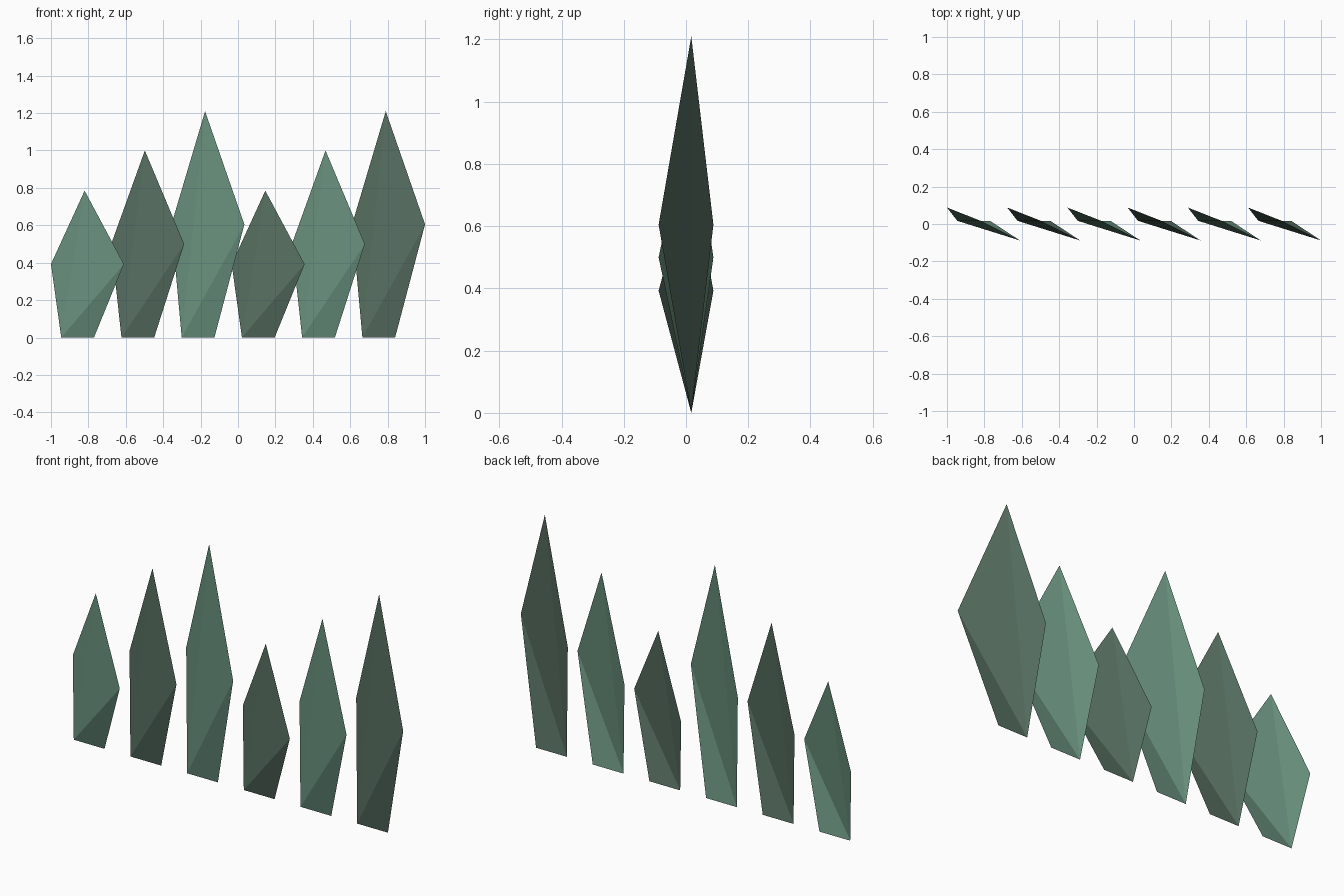
import bpy, bmesh

if "Cube" in bpy.data.objects:
    bpy.data.objects.remove(bpy.data.objects["Cube"])

def material(name, color):
    m = bpy.data.materials.new(name)
    m.diffuse_color = color
    m.use_nodes = True
    m.node_tree.nodes["Principled BSDF"].inputs["Base Color"].default_value = m.diffuse_color
    return m

light = material("light_leaf", (0.14, 0.28, 0.205, 1))
dark = material("dark_leaf", (0.095, 0.16, 0.12, 1))

WIDTH, STEP = 0.39, 0.322
HEIGHTS = (0.785, 1.0, 1.21)

def blade(name, x, h, mat):
    # twisted five-point leaf outline, fanned from its lower left corner
    outline = [(0.055, 0.017, 0), (0.23, 0.017, 0), (WIDTH, -0.088, h / 2),
               (0.18, 0.017, h), (0, 0.088, h / 2)]
    bm = bmesh.new()
    v = [bm.verts.new((x + px, py, pz)) for px, py, pz in outline]
    for i in range(1, 4):
        bm.faces.new((v[0], v[i], v[i + 1]))
    mesh = bpy.data.meshes.new(name)
    bm.to_mesh(mesh)
    bm.free()
    mesh.materials.append(mat)
    bpy.context.collection.objects.link(bpy.data.objects.new(name, mesh))

# row of six blades with repeating heights and alternating colours
for i in range(6):
    blade(f"leaf_blade_{i + 1}", -1 + i * STEP, HEIGHTS[i % 3], dark if i % 2 else light)
